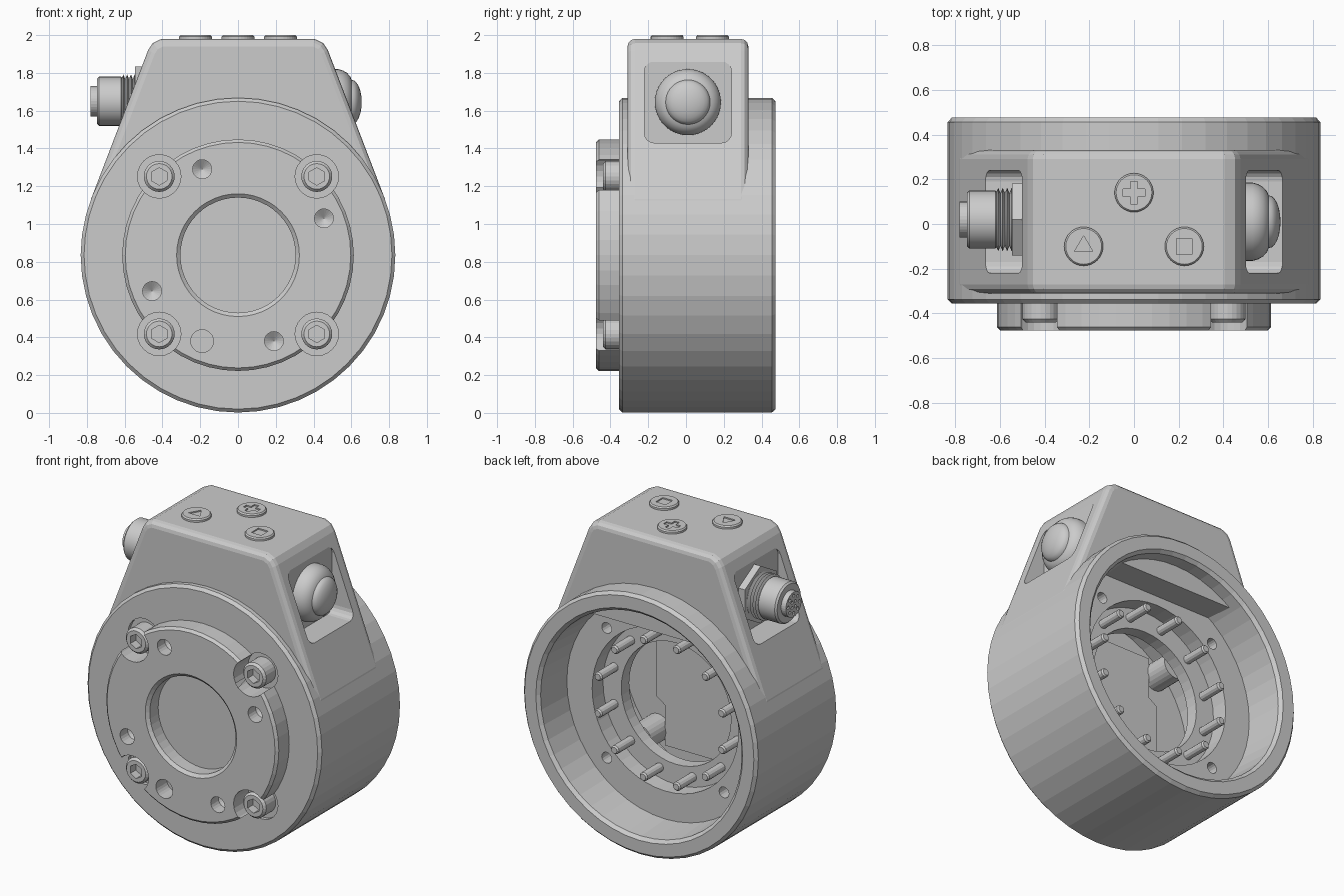
import bpy, bmesh
from math import sin, cos, pi, radians, asin

if "Cube" in bpy.data.objects:
    bpy.data.objects.remove(bpy.data.objects["Cube"])

CZ = 0.835                                   # height of the main ring axis
AX = {'x': lambda u, v, h: (h, u, v),        # (u, v) across, h along the axis
      'y': lambda u, v, h: (u, h, v),
      'z': lambda u, v, h: (u, v, h)}


def finish(name, bm):
    bmesh.ops.recalc_face_normals(bm, faces=bm.faces)
    me = bpy.data.meshes.new(name)
    bm.to_mesh(me)
    bm.free()
    ob = bpy.data.objects.new(name, me)
    bpy.context.collection.objects.link(ob)
    return ob


def lathe(name, prof, axis='y', c=(0, CZ), n=48):
    """Revolve a (radius, height) profile that starts and ends on the axis."""
    bm, f, rings = bmesh.new(), AX[axis], []
    for r, h in prof:
        k = n if r > 1e-6 else 1
        rings.append([bm.verts.new(f(c[0] + r * cos(2 * pi * i / n), c[1] + r * sin(2 * pi * i / n), h))
                      for i in range(k)])
    for a, b in zip(rings, rings[1:]):
        for i in range(n):
            vs = [a[i % len(a)], a[(i + 1) % len(a)], b[(i + 1) % len(b)], b[i % len(b)]]
            bm.faces.new(list(dict.fromkeys(vs)))
    return finish(name, bm)


def prism(name, pts, h0, h1, axis='y'):
    bm, f = bmesh.new(), AX[axis]
    a = [bm.verts.new(f(u, v, h0)) for u, v in pts]
    b = [bm.verts.new(f(u, v, h1)) for u, v in pts]
    bm.faces.new(a)
    bm.faces.new(b[::-1])
    for i in range(len(a)):
        j = (i + 1) % len(a)
        bm.faces.new((a[i], a[j], b[j], b[i]))
    return finish(name, bm)


def cyl(name, c, r, h0, h1, axis='y', n=24):
    return lathe(name, [(0, h0), (r, h0), (r, h1), (0, h1)], axis, c, n)


def ngon(n, r, c=(0, 0), a0=0.0):
    return [(c[0] + r * cos(a0 + 2 * pi * i / n), c[1] + r * sin(a0 + 2 * pi * i / n)) for i in range(n)]


def bake(ob):
    dg = bpy.context.evaluated_depsgraph_get()
    me = bpy.data.meshes.new_from_object(ob.evaluated_get(dg))
    ob.modifiers.clear()
    ob.data = me


def boolean(ob, others, op='DIFFERENCE'):
    for o in others:
        m = ob.modifiers.new('bool', 'BOOLEAN')
        m.operation, m.solver, m.object = op, 'EXACT', o
        bake(ob)
        bpy.data.objects.remove(o)


def smooth(ob, angle=35):
    bpy.ops.object.select_all(action='DESELECT')
    ob.select_set(True)
    bpy.context.view_layer.objects.active = ob
    bpy.ops.object.shade_smooth_by_angle(angle=radians(angle))


corners = [(sx * 0.417, CZ + sz * 0.417) for sx in (-1, 1) for sz in (-1, 1)]

# Main ring and the tapered housing that runs tangent to it
body = lathe('body', [(0, -.355), (.815, -.355), (.833, -.337), (.833, .455), (.815, .475), (0, .475)])
half = [(.6, .6), (.825 * cos(.14), CZ + .825 * sin(.14)),
        (.833 * cos(radians(21)), CZ + .833 * sin(radians(21))), (.476, 1.92), (.452, 1.957), (.405, 1.98)]
housing = prism('housing', half + [(-x, z) for x, z in reversed(half)], -.31, .33)
bv = housing.modifiers.new('bevel', 'BEVEL')
bv.width, bv.segments, bv.limit_method, bv.angle_limit = .04, 3, 'ANGLE', radians(50)
bake(housing)
boolean(body, [housing], 'UNION')

# Stepped cavity open to the back
cuts = [lathe('cavity_cut', [(0, -.31), (.66, -.31), (.66, .02), (.39, .02), (.39, .1), (.52, .1),
                             (.52, .21), (.7, .21), (.715, .455), (.735, .475), (.735, .6), (0, .6)])]

# Rounded side pockets
pocket = []
for k, (u, v) in enumerate([(.19, 1.81), (-.17, 1.81), (-.17, 1.48), (.19, 1.48)]):
    pocket += [(u + .05 * cos(pi / 2 * k + a * pi / 8), v + .05 * sin(pi / 2 * k + a * pi / 8)) for a in range(5)]
for s in (-1, 1):
    cuts.append(prism('pocket_cut', pocket, s * .5, s * .9, 'x'))

# Counterbores in front and screw holes in the inner web
for c in corners:
    cuts.append(cyl('bore_cut', c, .115, -.6, -.33))
    cuts.append(cyl('web_hole_cut', c, .035, .13, .3, n=16))
boolean(body, cuts)

# Front mounting flange with notches, blind holes and a central recess
flange = lathe('front_flange', [(0, -.375), (.305, -.375), (.305, -.46), (.325, -.477), (.597, -.477),
                                (.613, -.461), (.613, -.345), (0, -.345)])
cuts = [cyl('notch_cut', c, .115, -.6, -.2) for c in corners]
for x, z in [(-.19, .455), (.455, .195), (-.455, -.19), (.19, -.455)]:
    cuts.append(lathe('hole_cut', [(0, -.6), (.05, -.6), (.05, -.4), (0, -.365)], c=(x, CZ + z), n=20))
cuts.append(cyl('dowel_hole_cut', (-.19, CZ - .455), .06, -.6, -.365))
boolean(flange, cuts)

# Socket screws with their bosses inside
for i, c in enumerate(corners):
    screw = lathe(f'screw_{i}', [(0, -.325), (.082, -.325), (.082, -.425), (.068, -.44), (0, -.44)], c=c, n=24)
    boolean(screw, [prism('hex_cut', ngon(6, .046, c, pi / 6), -.6, -.385)])
    cyl(f'screw_boss_{i}', c, .085, -.32, -.12)

# Pins on the inner ring
for i in range(12):
    a = 2 * pi * (i + .5) / 12
    lathe(f'pin_{i}', [(0, .08), (.028, .08), (.028, .26), (.02, .27), (0, .27)],
          c=(.455 * cos(a), CZ + .455 * sin(a)), n=12)

# Flat shelf across the top of the cavity
a0 = asin(.58 / .73)
prism('cavity_shelf', [(.73 * cos(a0 + (pi - 2 * a0) * i / 12), CZ + .73 * sin(a0 + (pi - 2 * a0) * i / 12))
                       for i in range(13)], .19, .38)

# Notched inner board behind the front wall
quad = [(.40, 0), (.40, .2), (.34, .24), (.34, .5), (0, .5)]
side = [(x, -z) for x, z in quad[:0:-1]] + quad
prism('inner_board', [(x, CZ + z) for x, z in side + [(-x, z) for x, z in side[-2:0:-1]]], -.32, -.27)

# Top buttons with engraved symbols
w, t = .05, .016
plus = [(w, -t), (w, t), (t, t), (t, w), (-t, w), (-t, t), (-w, t), (-w, -t), (-t, -t), (-t, -w), (t, -w), (t, -t)]
for name, x, y, sym in [('triangle', -.225, -.1, ngon(3, .048, a0=pi / 6 * 3)),
                        ('plus', 0, .14, plus), ('square', .225, -.1, ngon(4, .05, a0=pi / 4))]:
    b = lathe(f'button_{name}', [(0, 1.96), (.087, 1.96), (.087, 1.992), (.08, 2.0), (0, 2.0)], 'z', (x, y), 32)
    boolean(b, [prism('symbol_cut', [(x + u, y + v) for u, v in sym], 1.992, 2.1, 'z')])

# Domed indicator in the right pocket
dome = [(0, .48), (.175, .48), (.175, .53), (.168, .555), (.155, .577), (.135, .595), (.122, .6)]
dome += [(.118 * cos(a * pi / 12), .602 + .053 * sin(a * pi / 12)) for a in range(6)] + [(0, .655)]
smooth(lathe('indicator_dome', dome, 'x', (.01, 1.645), 40))

# Cable connector in the left pocket: nut, thread, barrel, insert with contact holes
cc = (.02, 1.65)
prism('connector_nut', ngon(6, .185, cc, pi / 6), -.48, -.545, 'x')
thread = [(0, -.5), (.118, -.5)]
for i in range(4):
    thread += [(.142, -.547 - .02 * i), (.118, -.557 - .02 * i)]
smooth(lathe('connector_thread', thread + [(0, -.64)], 'x', cc, 32))
smooth(lathe('connector_barrel', [(0, -.61), (.12, -.61), (.13, -.62), (.13, -.735), (.12, -.746), (0, -.746)],
             'x', cc, 32))
insert = cyl('connector_insert', cc, .08, -.73, -.78, 'x', 32)
spots = ngon(8, .056, cc) + ngon(4, .023, cc, pi / 4)
boolean(insert, [cyl('contact_cut', s, .011, -.75, -.8, 'x', 8) for s in spots])
